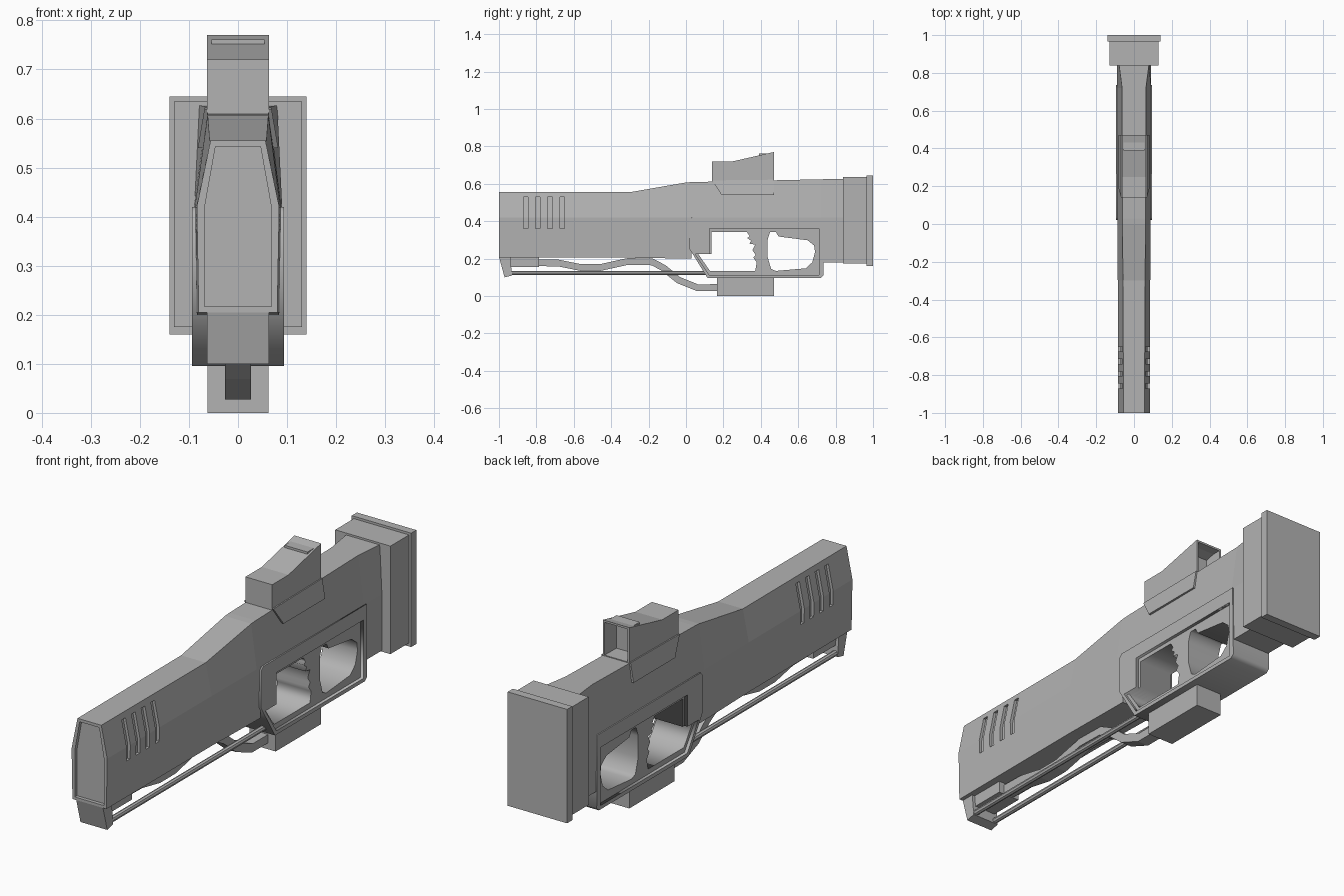
import bpy, bmesh
from mathutils import Matrix, Vector

cube = bpy.data.objects.get("Cube")
if cube:
    bpy.data.objects.remove(cube, do_unlink=True)

grey = bpy.data.materials.new("plain grey")
grey.use_nodes = True
grey.diffuse_color = (0.45, 0.45, 0.45, 1)
grey.node_tree.nodes["Principled BSDF"].inputs["Base Color"].default_value = grey.diffuse_color
# maps a flat outline (u, v) to (y, z), with thickness along x
SIDE = Matrix(((0, 0, 1, 0), (1, 0, 0, 0), (0, 1, 0, 0), (0, 0, 0, 1)))


def add(name, bm):
    bmesh.ops.recalc_face_normals(bm, faces=bm.faces)
    mesh = bpy.data.meshes.new(name)
    bm.to_mesh(mesh)
    bm.free()
    mesh.materials.append(grey)
    ob = bpy.data.objects.new(name, mesh)
    bpy.context.collection.objects.link(ob)
    return ob


def loft(rings):
    """Skin closed rings of points, capped at both ends."""
    bm = bmesh.new()
    rows = [[bm.verts.new(p) for p in ring] for ring in rings]
    n = len(rows[0])
    for a, b in zip(rows, rows[1:]):
        for i in range(n):
            j = (i + 1) % n
            bm.faces.new((a[i], a[j], b[j], b[i]))
    bm.faces.new(rows[0])
    bm.faces.new(rows[-1])
    bmesh.ops.recalc_face_normals(bm, faces=bm.faces)
    return bm


def prism(outline, half):
    """Side outline (y, z) spread to both sides of the centre plane."""
    return loft([[(x, y, z) for y, z in outline] for x in (-half, half)])


def box(name, half, y0, y1, z0, z1):
    return add(name, prism([(y0, z0), (y1, z0), (y1, z1), (y0, z1)], half))


def recess(bm, direction, border, depth):
    """Inset the face looking along direction and push it inwards."""
    d = Vector(direction)
    bm.normal_update()
    face = max(bm.faces, key=lambda f: f.normal.dot(d) * 10 + f.calc_center_median().dot(d))
    bmesh.ops.inset_individual(bm, faces=[face], thickness=border)
    inner = bmesh.ops.extrude_discrete_faces(bm, faces=[face])["faces"][0]
    for v in inner.verts:
        v.co -= d * depth


def panel(name, half, *outlines):
    """Side plate: first outline is the rim, the others are holes."""
    curve = bpy.data.curves.new(name, 'CURVE')
    curve.dimensions, curve.fill_mode, curve.extrude = '2D', 'BOTH', half
    for outline in outlines:
        s = curve.splines.new('POLY')
        s.points.add(len(outline) - 1)
        for p, (u, v) in zip(s.points, outline):
            p.co = (u, v, 0, 1)
        s.use_cyclic_u = True
    tmp = bpy.data.objects.new(name, curve)
    bpy.context.collection.objects.link(tmp)
    graph = bpy.context.evaluated_depsgraph_get()
    mesh = bpy.data.meshes.new_from_object(tmp.evaluated_get(graph))
    bpy.data.objects.remove(tmp, do_unlink=True)
    bm = bmesh.new()
    bm.from_mesh(mesh)
    bm.transform(SIDE)
    bmesh.ops.remove_doubles(bm, verts=bm.verts, dist=0.0001)
    add(name, bm)


# main body: y, bottom z, top z, half widths at bottom, shoulder and top
stations = [
    (-1.0, 0.205, 0.555, 0.080, 0.084, 0.056),
    (-0.3, 0.205, 0.555, 0.082, 0.086, 0.058),
    (0.0, 0.2, 0.607, 0.084, 0.088, 0.062),
    (0.03, 0.2, 0.609, 0.084, 0.088, 0.062),
    (0.031, 0.36, 0.609, 0.088, 0.088, 0.062),
    (0.719, 0.36, 0.624, 0.09, 0.09, 0.063),
    (0.72, 0.18, 0.624, 0.09, 0.09, 0.063),
    (0.85, 0.18, 0.627, 0.09, 0.09, 0.08)]
SHOULDER = 0.42
bm = loft([[(-b, y, lo), (b, y, lo), (s, y, SHOULDER), (t, y, hi), (-t, y, hi), (-s, y, SHOULDER)]
           for y, lo, hi, b, s, t in stations])
recess(bm, (0, -1, 0), 0.016, 0.015)
body = add("body", bm)

# vent slots cut into both sides near the muzzle
section = [(0.05, 0.53), (0.072, 0.42), (0.072, 0.36), (0.12, 0.36), (0.12, 0.53)]
for side, label in ((1, "left"), (-1, "right")):
    for i in range(4):
        y = -0.87 + 0.065 * i
        slot = add(f"{label}_vent_cutter_{i + 1}",
                   loft([[(side * x, yy, z) for x, z in section] for yy in (y, y + 0.025)]))
        slot.hide_render = True
        slot.hide_viewport = True
        slot.display_type = 'WIRE'
        cut = body.modifiers.new("vent", 'BOOLEAN')
        cut.operation, cut.solver, cut.object = 'DIFFERENCE', 'EXACT', slot

# grip housing: raised frame around a recessed plate with two openings
panel("housing_frame", 0.094,
      [(0.02, 0.405), (0.035, 0.42), (0.73, 0.42), (0.735, 0.11), (0.72, 0.096), (0.115, 0.096), (0.02, 0.25)],
      [(0.125, 0.36), (0.71, 0.36), (0.71, 0.112), (0.125, 0.112), (0.05, 0.225), (0.125, 0.225)])
panel("grip_plate", 0.08,
      [(0.03, 0.41), (0.72, 0.41), (0.72, 0.1), (0.12, 0.1), (0.03, 0.25)],
      [(0.136, 0.343), (0.325, 0.343), (0.34, 0.32), (0.328, 0.31), (0.348, 0.295), (0.338, 0.28),
       (0.37, 0.275), (0.355, 0.245), (0.372, 0.22), (0.36, 0.205), (0.378, 0.18), (0.37, 0.134),
       (0.128, 0.134), (0.065, 0.225), (0.136, 0.225)],
      [(0.436, 0.3), (0.45, 0.343), (0.48, 0.343), (0.495, 0.318), (0.65, 0.298), (0.685, 0.27),
       (0.69, 0.235), (0.675, 0.18), (0.64, 0.148), (0.48, 0.134), (0.455, 0.145), (0.436, 0.21)])

# stock block and butt plate
box("stock_block", 0.13, 0.84, 0.967, 0.175, 0.635)
box("butt_plate", 0.14, 0.965, 1.0, 0.16, 0.645)

# sight with a hollow back, on a saddle that hugs the sloping sides
bm = prism([(0.14, 0.59), (0.14, 0.72), (0.25, 0.72), (0.47, 0.77), (0.47, 0.57)], 0.063)
recess(bm, (0, 1, 0), 0.012, 0.08)
add("sight", bm)
bm = prism([(0.14, 0.618), (0.19, 0.54), (0.47, 0.54), (0.47, 0.622)], 1)
for v in bm.verts:
    v.co.x *= 0.068 + (0.622 - v.co.z) * 0.17
add("sight_saddle", bm)

# magazine box, front bracket and the pad behind it
box("magazine", 0.062, 0.165, 0.47, 0.0, 0.105)
add("front_bracket", prism([(-1.0, 0.21), (-0.97, 0.1), (-0.93, 0.11), (-0.94, 0.21)], 0.063))
box("under_pad", 0.05, -0.945, -0.785, 0.155, 0.21)

# pair of guide rods
for x, label in ((0.05, "left"), (-0.05, "right")):
    bm = bmesh.new()
    bmesh.ops.create_cone(bm, cap_ends=True, segments=8, radius1=0.012, radius2=0.012, depth=1.09,
                          matrix=Matrix.Translation((x, -0.425, 0.123)) @ Matrix.Rotation(1.5708, 4, 'X'))
    add(label + "_guide_rod", bm)

# wavy feed strip under the body
path = [(-0.8, 0.178), (-0.68, 0.176), (-0.56, 0.152), (-0.46, 0.152), (-0.31, 0.185), (-0.18, 0.182),
        (-0.12, 0.15), (-0.04, 0.085), (0.06, 0.045), (0.18, 0.045)]
rings = []
for i, (y, z) in enumerate(path):
    a, b = Vector(path[max(i - 1, 0)]), Vector(path[min(i + 1, len(path) - 1)])
    t = (b - a).normalized() * 0.018
    rings.append([(x, y - s * t.y, z + s * t.x) for x, s in ((-0.026, -1), (0.026, -1), (0.026, 1), (-0.026, 1))])
add("feed_strip", loft(rings))
